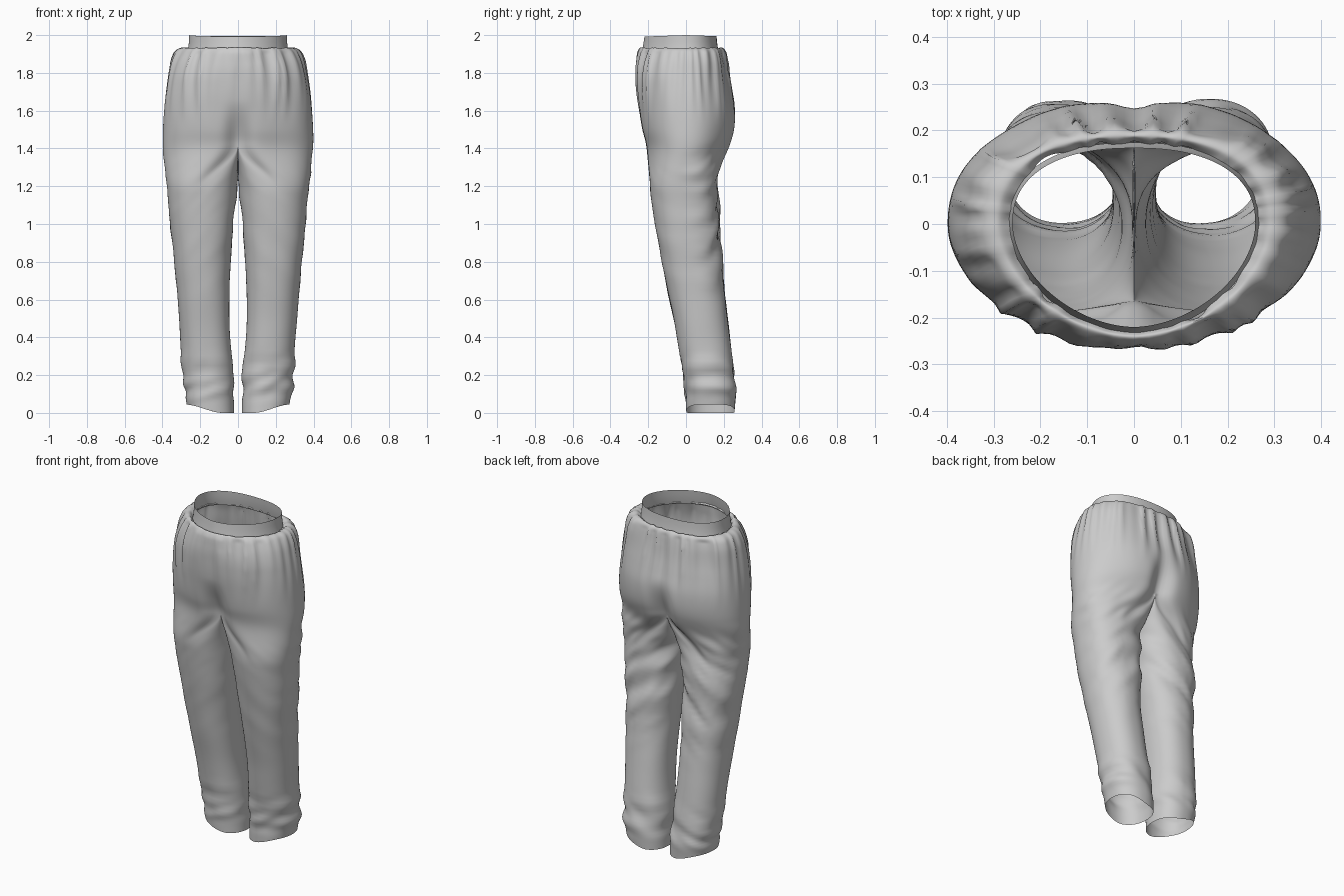
import bpy, bmesh, math
from mathutils import Vector, noise

if "Cube" in bpy.data.objects:
    bpy.data.objects.remove(bpy.data.objects["Cube"])

# Section keys going up: height, inner x, outer x, front y, back y
KEYS = [
    (0.005, .02, .272, .002, .258), (.10, .022, .286, -.005, .262),
    (.25, .028, .296, -.022, .248), (.45, .043, .308, -.057, .226),
    (.65, .046, .322, -.098, .203), (.85, .036, .345, -.138, .185),
    (1.05, .022, .363, -.172, .172), (1.20, .010, .378, -.193, .168),
    (1.32, .003, .390, -.208, .192), (1.42, 0, .397, -.218, .240),
    (1.50, 0, .396, -.237, .263), (1.60, 0, .390, -.252, .268),
    (1.70, 0, .380, -.264, .254), (1.80, 0, .365, -.267, .235),
    (1.87, 0, .350, -.260, .220), (1.918, 0, .325, -.250, .205),
    (1.932, 0, .292, -.240, .187), (1.912, 0, .264, -.232, .170)]
CROTCH, SUB = 9, 7       # key index where the legs join; rows per key span
M, K = 72, 44            # points on the outer and inner half of a leg ring


def smooth(a, b, v):
    t = max(0, min(1, (v - a) / (b - a)))
    return t * t * (3 - 2 * t)


def key_at(u):
    """Catmull-Rom interpolation through the section keys."""
    i = min(int(u), len(KEYS) - 2)
    t = u - i
    p = [KEYS[max(0, min(len(KEYS) - 1, i + k))] for k in (-1, 0, 1, 2)]
    return [b + .5 * t * (c - a + t * (2*a - 5*b + 4*c - d + t * (3*(b - c) + d - a)))
            for a, b, c, d in zip(*p)]


def spow(v, n):
    return math.copysign(abs(v) ** (2 / n), v)


def torso_point(a, z, xo, yf, yb):
    """Half outline of the hips: egg-shaped at the waist, cleft near the crotch."""
    e = smooth(1.75, 1.94, z)
    n = 2.15 + e * (-.35 if a < 0 else .2)
    x = xo * max(0, spow(max(0, math.cos(a)), n))
    y = abs(spow(math.sin(a), n)) * (yf if a < 0 else yb)
    cleft = .04 * (1 - e) + .2 * (1 - smooth(1.42, 1.66, z))
    return x, y * (1 - cleft * math.exp(-(x / .06) ** 2))


def section(u, side):
    z, xi, xo, yf, yb = key_at(u)
    legs = u < CROTCH + .001
    w = 1 - smooth(1.17, 1.42, z) if legs else 0
    fade = smooth(.85, 1.42, z)
    pts = []
    for j in range(M + K if legs else M + 1):
        dz = 0
        if j <= M:
            a = -math.pi / 2 + math.pi * j / M
            x, y = torso_point(a, max(z, 1.42) if legs else z, xo, yf, yb)
            if j in (0, M):
                x = 0
        else:
            s = (j - M) / K
            a = math.pi / 2 + math.pi * s
            y0 = torso_point(math.pi / 2, 1.42, xo, yf, yb)[1]
            y1 = torso_point(-math.pi / 2, 1.42, xo, yf, yb)[1]
            x, y = 0, y0 + (y1 - y0) * (1 - math.cos(math.pi * s)) / 2
            dz = -.075 * math.sin(math.pi * s) * fade
        if w > 0:
            ex = (xi + xo) / 2 + (xo - xi) / 2 * spow(math.cos(a), 2.25)
            ey = (yf + yb) / 2 + (yb - yf) / 2 * spow(math.sin(a), 2.25)
            x, y = x + (ex - x) * w, y + (ey - y) * w
        if z < .2:       # hem rises towards the outside
            dz += (1 - z / .2) * .045 * smooth(.08, .28, x)
        pts.append((side * x, y, z + dz))
    return pts


def folds(p):
    """Cloth relief: waist gathers, folds behind the knees, ankle rumples."""
    x, y, z = p
    a = math.atan2(y * 1.4, x)
    g = smooth(1.5, 1.87, z) * (1 - .75 * smooth(1.9, 1.935, z))
    d = g * .040 * (.22 - abs(noise.noise(Vector((math.cos(a) * 5, math.sin(a) * 5, z * .9)))))
    mid = .19 - .155 * min(z, 1.3)
    back = smooth(mid - .06, mid + .1, y)
    knee = smooth(.5, .85, z) * (1 - smooth(1.25, 1.45, z))
    slant = z * 9 + abs(x) * 7
    f = noise.noise(Vector((x * 4 + 3, y * 3, slant))) + .4 * noise.noise(Vector((x * 9, y * 6, slant * 2)))
    d += knee * (.15 + .85 * back) * .020 * f
    ankle = smooth(.04, .14, z) * (1 - smooth(.22, .35, z))
    d += ankle * .014 * noise.noise(Vector((x * 7, y * 5, z * 16 - x * 6)))
    return d + .004 * noise.noise(Vector((x * 6, y * 6, z * 4))) * (1 - smooth(1.85, 1.93, z))


def finish(bm, name):
    me = bpy.data.meshes.new(name)
    bm.to_mesh(me)
    bm.free()
    me.shade_smooth()
    ob = bpy.data.objects.new(name, me)
    bpy.context.collection.objects.link(ob)
    return ob


def skin(bm, low, high, closed, flip):
    n = min(len(low), len(high))
    for j in range(n if closed else n - 1):
        k = (j + 1) % n
        q = [low[j], low[k], high[k], high[j]]
        bm.faces.new(q[::-1] if flip else q)


# Trousers: two leg tubes joined to half hips along the centre seam
bm = bmesh.new()
for side in (1, -1):
    prev = None
    for r in range((len(KEYS) - 1) * SUB + 1):
        row = [bm.verts.new(p) for p in section(r / SUB, side)]
        if prev:
            skin(bm, prev, row, r <= CROTCH * SUB, side < 0)
        prev = row
seam = [v for v in bm.verts if abs(v.co.x) < 1e-5]
bmesh.ops.remove_doubles(bm, verts=seam, dist=1e-5)
bm.normal_update()
moves = [(v, v.normal * folds(v.co)) for v in bm.verts]
for v, m in moves:
    if abs(v.co.x) < 1e-5:
        m.x = 0
    v.co += m
low = min(v.co.z for v in bm.verts)
for v in bm.verts:
    v.co.z -= low * (1 - smooth(0, .2, v.co.z))
finish(bm, "trousers")

# Waistband: plain flared strip standing above the gathers
bm = bmesh.new()
rings = []
for z, xo, yf, yb in ((1.905, .268, -.236, .174), (1.93, .263, -.230, .169),
                      (1.965, .260, -.224, .164), (1.995, .259, -.220, .162)):
    right = [torso_point(-math.pi / 2 + math.pi * j / M, 1.95, xo, yf, yb) for j in range(M + 1)]
    loop = right + [(-x, y) for x, y in right[-2:0:-1]]
    rings.append([bm.verts.new((x, y, z + (.005 - .035 * abs(y)) * (z > 1.98))) for x, y in loop])
for a, b in zip(rings, rings[1:]):
    skin(bm, a, b, True, False)
finish(bm, "waistband")
